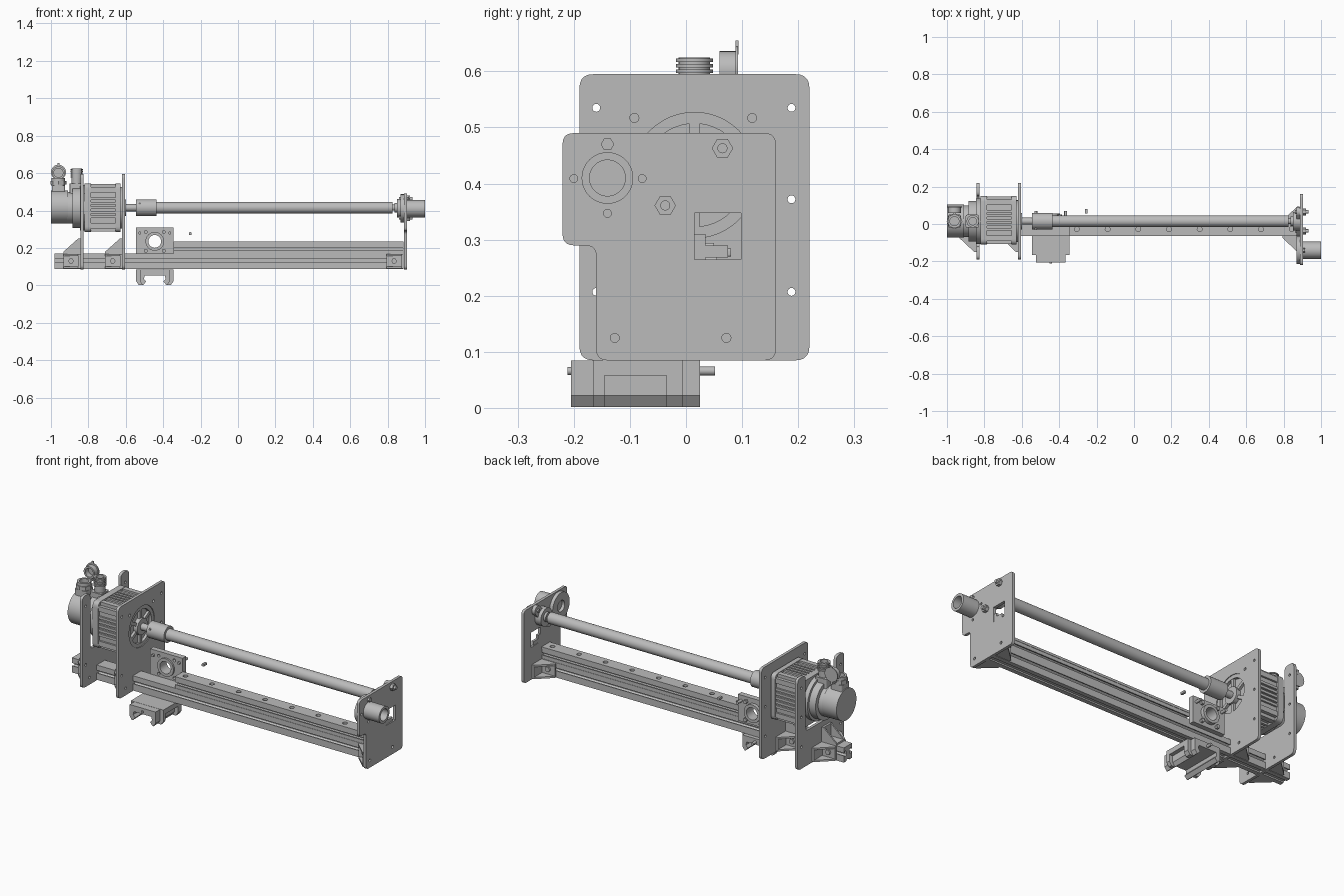
import bpy
from math import sin, cos, tau
from mathutils import Matrix, Vector

cube = bpy.data.objects.get("Cube")
if cube:
    bpy.data.objects.remove(cube)

GREY = bpy.data.materials.new("machine grey")
GREY.use_nodes = True
GREY.diffuse_color = (0.5, 0.5, 0.5, 1)
GREY.node_tree.nodes["Principled BSDF"].inputs["Base Color"].default_value = (0.5, 0.5, 0.5, 1)

# Profile planes: X uses (y, z), Y uses (x, z), Z uses (x, y)
AXES = {"X": ((0, 1, 0), (0, 0, 1), (1, 0, 0)),
        "Y": ((1, 0, 0), (0, 0, 1), (0, -1, 0)),
        "Z": ((1, 0, 0), (0, 1, 0), (0, 0, 1))}


def circle(cx, cy, r, n=32, turn=0):
    return [(cx + r * cos(tau * i / n + turn), cy + r * sin(tau * i / n + turn)) for i in range(n)]


def rect(x0, x1, y0, y1):
    return [(x0, y0), (x1, y0), (x1, y1), (x0, y1)]


def rounded(points, r, steps=5):
    out = []
    for i, p in enumerate(points):
        p = Vector(p)
        a = p + (Vector(points[i - 1]) - p).normalized() * r
        b = p + (Vector(points[(i + 1) % len(points)]) - p).normalized() * r
        for k in range(steps + 1):
            t = k / steps
            out.append(tuple(a * (1 - t) ** 2 + p * 1.2 * t * (1 - t) * 2 / 1.2 + b * t * t))
    return out


def prism(name, axis, lo, hi, outline, *holes):
    """Extrude an outline with holes between two positions on an axis."""
    curve = bpy.data.curves.new(name, "CURVE")
    curve.dimensions = "2D"
    curve.fill_mode = "BOTH"
    curve.extrude = (hi - lo) / 2
    for loop in (outline, *holes):
        spline = curve.splines.new("POLY")
        spline.points.add(len(loop) - 1)
        for point, (u, v) in zip(spline.points, loop):
            point.co = (u, v, 0, 1)
        spline.use_cyclic_u = True
    temp = bpy.data.objects.new(name, curve)
    mesh = bpy.data.meshes.new_from_object(temp)
    bpy.data.objects.remove(temp)
    u, v, n = (Vector(a) for a in AXES[axis])
    mid = (lo + hi) / 2
    matrix = Matrix((u, v, n)).transposed().to_4x4()
    matrix.translation = n * (-mid if axis == "Y" else mid)
    mesh.transform(matrix)
    mesh.materials.clear()
    mesh.materials.append(GREY)
    mesh.shade_smooth()
    mesh.set_sharp_from_angle(angle=0.6)
    obj = bpy.data.objects.new(name, mesh)
    bpy.context.collection.objects.link(obj)
    return obj


def rod(name, axis, lo, hi, cx, cy, r, bore=0, n=32):
    holes = [circle(cx, cy, bore, n)] if bore else []
    return prism(name, axis, lo, hi, circle(cx, cy, r, n), *holes)


SY, SZ = 0.015, 0.415      # shaft axis
RY = -0.0275               # rail centre

# Motor plates
spots = [(-.16, .535), (.188, .535), (.188, .372), (-.16, .207), (.188, .207), (-.127, .125), (.072, .125)]
bolts = [circle(y, z, .007, 16) for y, z in spots]
collar_bolts = [circle(y, .517, .008, 16) for y in (-.092, .118)]
prism("front_motor_plate", "X", -.62, -.604, rounded(rect(-.19, .22, .085, .595), .025),
      circle(SY, SZ, .112, 48), *bolts, *collar_bolts)
u_shape = [(-.19, .085), (.22, .085), (.22, .595), (.15, .595), (.15, .28), (-.12, .28), (-.12, .595), (-.19, .595)]
prism("rear_motor_plate", "X", -.843, -.827, rounded(u_shape, .025), *bolts)

# Spoked flange inside the front plate
rod("flange_ring", "X", -.625, -.608, SY, SZ, .112, .092, 48)
rod("flange_hub", "X", -.625, -.6, SY, SZ, .045)
rod("flange_back", "X", -.632, -.624, SY, SZ, .112, 0, 48)
for i in range(6):
    d = Vector((cos(tau * (i + .5) / 6), sin(tau * (i + .5) / 6)))
    s = Vector((-d.y, d.x)) * .009
    c = Vector((SY, SZ))
    prism("flange_spoke", "X", -.625, -.61, [tuple(c + d * r + s * k) for r, k in ((.04, -1), (.1, -1), (.1, 1), (.04, 1))])

# Motor body with cooling ribs
def square(h):
    return rect(SY + .005 - h, SY + .005 + h, SZ - h, SZ + h)

prism("motor_core", "X", -.815, -.632, rounded(square(.118), .03))
for lo, hi in ((-.82, -.785), (-.655, -.628)):
    prism("motor_end_frame", "X", lo, hi, rounded(square(.13), .03))
for k in range(-4, 5):
    if abs(k) == 4 or abs(k) < 3:
        z, y = SZ + k * .024, SY + .005 + k * .024
        w = .014 if abs(k) == 4 else .007
        prism("motor_side_rib", "X", -.79, -.65, rect(SY - .123, SY + .133, z - w, z + w))
        prism("motor_top_rib", "X", -.79, -.65, rect(y - w, y + w, SZ - .128, SZ + .128))
rod("motor_rear_flange", "X", -.845, -.815, SY, SZ, .122, 0, 48)
rod("motor_rear_housing", "X", -.885, -.845, SY, SZ, .108, 0, 48)
rod("motor_neck", "X", -.915, -.885, SY, SZ, .085, 0, 48)
rod("encoder_cap", "X", -1.0, -.91, SY, SZ + .005, .088, 0, 48)

# Electrical connectors
prism("power_connector_base", "Z", .49, .545, rounded(rect(-.9, -.83, SY - .035, SY + .035), .01))
rod("power_connector", "Z", .54, .625, -.862, SY, .028, .02)
for i in range(5):
    rod("power_connector_thread", "Z", .577 + i * .01, .583 + i * .01, -.862, SY, .033, .02)
prism("encoder_connector_base", "Z", .49, .535, rounded(rect(-.995, -.925, SY - .035, SY + .035), .01))
rod("encoder_connector", "Z", .53, .575, -.96, SY, .036, .024)
rod("encoder_connector_nut", "Z", .538, .558, -.96, SY, .042, .03, 8)
rod("connector_cap", "Y", .06, .09, -.96, .602, .034, .024)
rod("connector_cap_lid", "Y", .088, .093, -.96, .605, .04)
prism("connector_cap_tab", "Y", .088, .094, rect(-.966, -.954, .63, .655))
prism("connector_cap_strap", "Z", .55, .565, rect(-.967, -.953, SY + .03, .09))

# Drive shaft, coupling and tube
rod("motor_shaft", "X", -.63, -.53, SY, SZ, .019)
rod("coupling", "X", -.545, -.437, SY, SZ, .045)
rod("coupling_screw", "Y", SY - .047, SY - .03, -.525, .435, .006, 0, 12)
rod("drive_tube", "X", -.44, .825, SY, SZ, .031)
rod("tube_journal", "X", .82, .9, SY, SZ, .016)
rod("tube_collar", "X", .838, .852, SY, SZ, .026)

# Lower extrusion and upper guide rail with side slots
def slotted(z0, z1, h, gap, depth):
    m = (z0 + z1) / 2
    right = [(h, z0), (h, m - gap), (h - .006, m - gap), (h - .012, m - 2 * gap), (h - depth, m - gap),
             (h - depth, m + gap), (h - .012, m + 2 * gap), (h - .006, m + gap), (h, m + gap), (h, z1)]
    return [(RY + y, z) for y, z in right] + [(RY - y, z) for y, z in reversed(right)]

prism("lower_extrusion", "X", -.98, .885, slotted(.096, .17, .036, .008, .024))
for y in (-.024, .024):
    prism("extrusion_bottom_lip", "X", -.98, .885, rect(RY + y - .012, RY + y + .012, .088, .096))
prism("upper_extrusion", "X", -.345, .885, slotted(.17, .222, .034, .007, .02))
prism("guide_rail_top", "Z", .222, .235, rect(-.345, .885, RY - .036, RY + .036),
      *[circle(-.305 + i * .164, RY, .013, 16) for i in range(8)])

# Corner brackets: two walls, a sloped web and a base beside and above the extrusion
for face, top in ((-.843, True), (-.62, True), (.885, False)):
    for side in (-1, 1):
        y = RY + side * .036
        tri = [(face, y), (face - .09, y), (face - .09, y + side * .012), (face - .012, y + side * .085), (face, y + side * .085)]
        for lo, hi in ((.09, .1), (.158, .168)):
            prism("side_bracket_wall", "Z", lo, hi, tri)
        prism("side_bracket_foot", "Z", .09, .168, rect(face - .09, face, min(y, y + side * .012), max(y, y + side * .012)))
        prism("side_bracket_base", "Z", .09, .168, rect(face - .012, face, min(y, y + side * .085), max(y, y + side * .085)))
        lo, hi = sorted((y + side * .01, y + side * .022))
        rod("bracket_bolt", "Y", lo, hi, face - .05, .13, .015, 0, 6)
    if top:
        for dy in (-.036, .028):
            prism("top_bracket_wall", "Y", RY + dy, RY + dy + .008,
                  [(face, .168), (face - .09, .168), (face - .09, .18), (face - .012, .25), (face, .25)])
        prism("top_bracket_base", "X", face - .012, face, rect(RY - .036, RY + .036, .168, .25))
        prism("top_bracket_foot", "Z", .168, .18, rect(face - .09, face, RY - .036, RY + .036))

# End plate with window, bearing and tube socket
outline = [(-.16, .085), (.16, .085), (.16, .49), (-.22, .49), (-.22, .29), (-.16, .29)]
prism("end_plate", "X", .887, .903, rounded(outline, .02), rect(.015, .098, .265, .348),
      circle(-.127, .125, .008, 16), circle(.072, .125, .008, 16),
      *[circle(y, z, .007, 16) for y, z in ((-.2, .409), (-.078, .409), (-.14, .347))])
prism("window_step", "X", .887, .9, rect(.015, .035, .265, .31))
prism("window_catch", "X", .887, .9, rect(.035, .075, .268, .29))
rod("socket_flange", "X", .868, .887, -.14, .41, .075, .031, 40)
rod("socket_tube", "X", .9, 1.0, -.14, .41, .046, .032, 40)
rod("socket_floor", "X", .885, .91, -.14, .41, .04)
rod("socket_nut", "X", .9, .915, -.14, .47, .012, 0, 6)
rod("bearing_body", "X", .85, .887, SY, .412, .05)
for y, z in ((.065, .463), (-.037, .361)):
    rod("bearing_ear", "X", .868, .887, y, z, .026)
    rod("bearing_bolt", "X", .86, .932, y, z, .009, 0, 16)
    rod("bearing_bolt_head", "X", .903, .92, y, z, .019, 0, 6)
d = .026 * .707
prism("bearing_flange", "X", .868, .887, [(.065 - d, .463 + d), (-.037 - d, .361 + d), (-.037 + d, .361 - d), (.065 + d, .463 - d)])

# Upright nut plate beside the rail
CX = -.445
corners = [(CX + x, .235 + z) for x in (-.048, .048) for z in (-.05, .05)]
prism("nut_plate", "Y", .005, .035, rect(-.545, -.345, .163, .31), circle(CX, .235, .038),
      *[circle(x, z, .008, 16) for x, z in corners])
rod("nut_ring", "Y", -.005, .055, CX, .235, .05, .034)
for x, z in corners:
    rod("nut_plate_bolt", "Y", .03, .05, x, z, .011, 0, 6)
for x in (-.525, -.365):
    rod("nut_plate_stud", "Y", -.005, .07, x, .28, .008, 0, 12)

# Cross carriage beneath the rail
def claw(width, leg):
    half = [(width, .085), (width, .022), (width - .014, .002), (leg, .002), (leg - .016, .02),
            (leg - .004, .034), (leg - .008, .052)]
    return [(CX + x, z) for x, z in half] + [(CX - x, z) for x, z in reversed(half)]

for lo, hi, width in ((-.205, -.165, .08), (-.165, -.145, .1), (-.035, -.005, .1), (-.005, .025, .08)):
    prism("carriage_claw", "Y", lo, hi, claw(width, .062))
prism("carriage_middle", "Y", -.145, -.035, claw(.078, .062))
prism("carriage_top", "Z", .058, .086, rect(CX - .1, CX + .1, -.165, -.005))
rod("grease_nipple", "Y", .025, .052, CX, .066, .008, 0, 12)
rod("rear_plug", "Y", -.211, -.205, CX, .066, .007, 0, 12)

# Small loose fitting above the rail
prism("loose_fitting", "Y", .055, .08, rounded(rect(-.263, -.248, .27, .284), .004))
